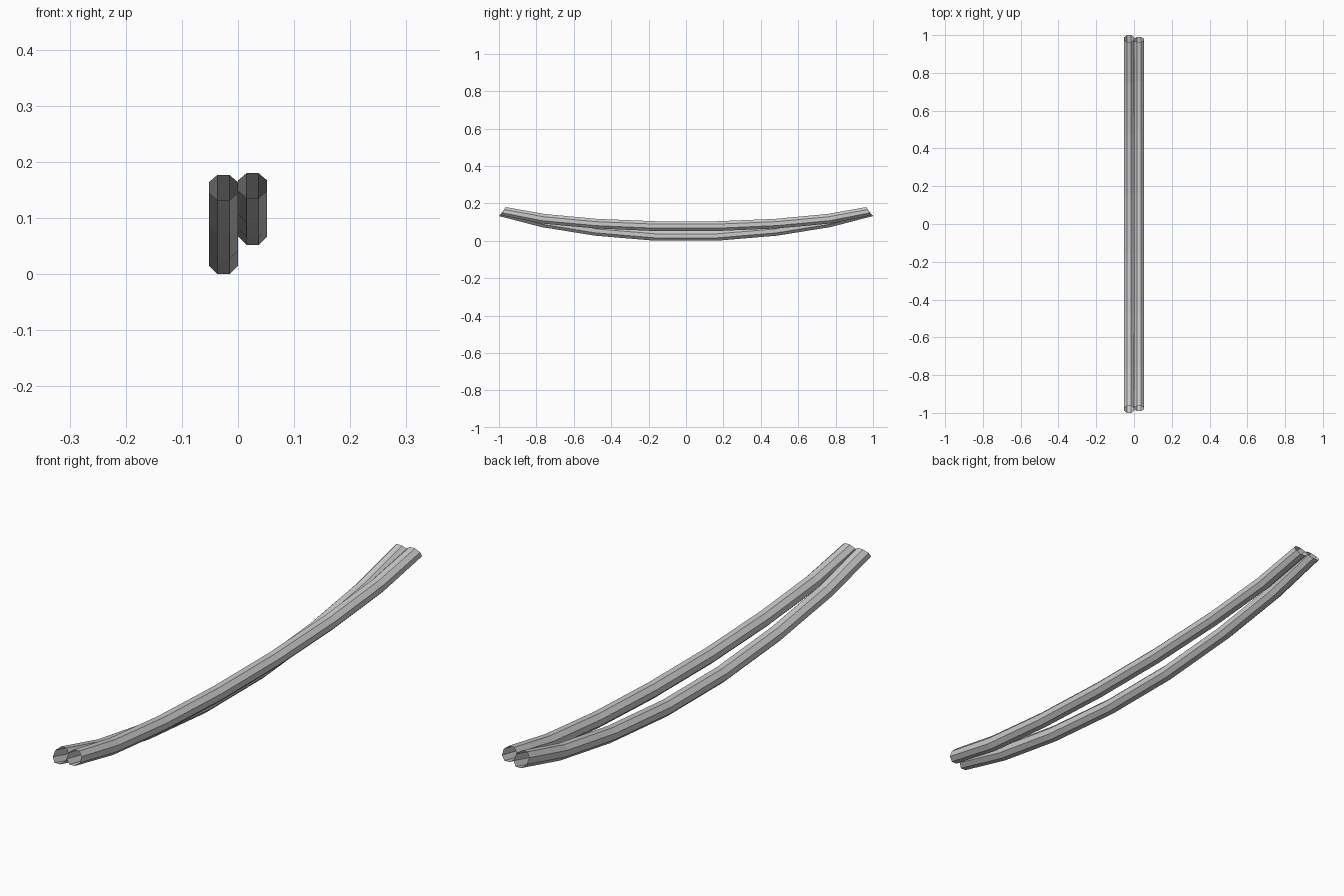
import bpy, math

if "Cube" in bpy.data.objects:
    bpy.data.objects.remove(bpy.data.objects["Cube"])

SIDES = 8
APOTHEM = 0.026
K = 1 / math.cos(math.pi / SIDES)


def bent_tube(name, x, rail):
    """Open octagonal tube; rail = (y_top, z_top, y_bottom, z_bottom) per ring, middle to end."""
    # mirror the half rail along y
    full = [(-a, b, -c, d) for a, b, c, d in reversed(rail)] + rail
    verts, faces = [], []
    for yt, zt, yb, zb in full:
        cy, cz, hy, hz = (yt + yb) / 2, (zt + zb) / 2, (yt - yb) / 2, (zt - zb) / 2
        for i in range(SIDES):
            a = 2 * math.pi * (i + 0.5) / SIDES
            s, c = K * math.sin(a), K * math.cos(a)
            verts.append((x + APOTHEM * s, cy + hy * c, cz + hz * c))
    for r in range(len(full) - 1):
        for i in range(SIDES):
            j = (i + 1) % SIDES
            a, b = r * SIDES, (r + 1) * SIDES
            faces.append((a + i, b + i, b + j, a + j))
    mesh = bpy.data.meshes.new(name)
    mesh.from_pydata(verts, [], faces)
    obj = bpy.data.objects.new(name, mesh)
    bpy.context.collection.objects.link(obj)
    return obj


# strongly curved lower tube
bent_tube("lower_tube", -0.026, [
    (0.158, 0.052, 0.163, 0.0),
    (0.472, 0.078, 0.486, 0.027),
    (0.750, 0.122, 0.772, 0.073),
    (0.963, 0.177, 1.000, 0.132)])

# gently curved upper tube
bent_tube("upper_tube", 0.026, [
    (0.161, 0.104, 0.165, 0.052),
    (0.478, 0.117, 0.486, 0.066),
    (0.756, 0.143, 0.770, 0.092),
    (0.964, 0.180, 0.990, 0.136)])
